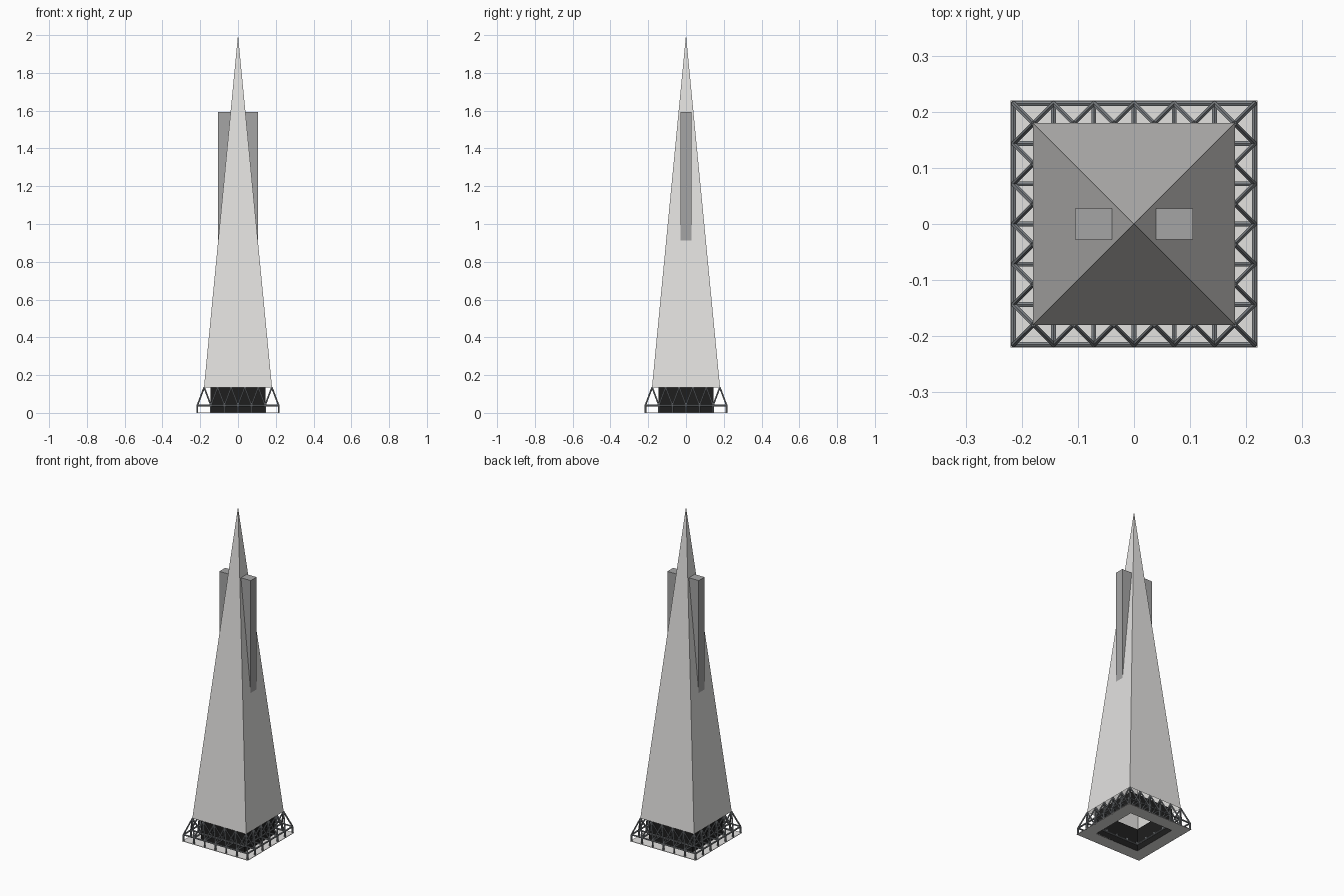
import bpy, bmesh
from mathutils import Vector

if "Cube" in bpy.data.objects:
    bpy.data.objects.remove(bpy.data.objects["Cube"])


def material(name, c):
    m = bpy.data.materials.new(name)
    m.diffuse_color = (c[0], c[1], c[2], 1)
    m.use_nodes = True
    m.node_tree.nodes["Principled BSDF"].inputs["Base Color"].default_value = m.diffuse_color
    return m


LIGHT = material("pale stone", (0.77, 0.76, 0.745))
GREY = material("mid grey", (0.376, 0.376, 0.376))
DARK = material("near black", (0.013, 0.013, 0.013))
STEEL = material("steel grey", (0.22, 0.235, 0.25))


def finish(bm, name, mat):
    bmesh.ops.recalc_face_normals(bm, faces=bm.faces)
    me = bpy.data.meshes.new(name)
    bm.to_mesh(me)
    bm.free()
    me.materials.append(mat)
    ob = bpy.data.objects.new(name, me)
    bpy.context.collection.objects.link(ob)
    return ob


def square(bm, h, z):
    return [bm.verts.new((sx * h, sy * h, z)) for sx, sy in ((-1, -1), (1, -1), (1, 1), (-1, 1))]


def bridge(bm, a, b):
    for i in range(4):
        j = (i + 1) % 4
        bm.faces.new((a[i], a[j], b[j], b[i]))


def box(name, lo, hi, mat):
    bm = bmesh.new()
    bmesh.ops.create_cube(bm, size=1)
    for v in bm.verts:
        v.co = [(l + h) / 2 + c * (h - l) for l, h, c in zip(lo, hi, v.co)]
    return finish(bm, name, mat)


BASE_Z, TOP_Z, HALF = 0.135, 2.0, 0.18

# Tall pyramid, open underneath
bm = bmesh.new()
ring = square(bm, HALF, BASE_Z)
apex = bm.verts.new((0, 0, TOP_Z))
for i in range(4):
    bm.faces.new((ring[i], ring[(i + 1) % 4], apex))
finish(bm, "pyramid_tower", LIGHT)

# Side shafts rising out of the slopes
box("right_shaft", (0.039, -0.028, 0.91), (0.105, 0.028, 1.592), GREY)
box("left_shaft", (-0.105, -0.028, 0.91), (-0.039, 0.028, 1.592), GREY)

# Dark lobby walls
bm = bmesh.new()
bridge(bm, square(bm, 0.145, 0.0), square(bm, 0.145, BASE_Z))
finish(bm, "lobby_walls", DARK)

# Thin ground plate with a square opening
bm = bmesh.new()
rings = [square(bm, h, z) for h, z in ((0.22, 0), (0.22, 0.003), (0.145, 0.003), (0.145, 0))]
for i in range(4):
    bridge(bm, rings[i], rings[(i + 1) % 4])
finish(bm, "ground_plate", LIGHT)

# Space frame: square cells around the edge, each with four legs to a peak
bm = bmesh.new()
OUT, N, CHORD_Z = 0.215, 6, 0.04
STEP = 2 * OUT / N


def strut(a, b, r=0.005):
    a, b = Vector(a), Vector(b)
    d = b - a
    m = d.to_track_quat('Z', 'Y').to_matrix().to_4x4()
    m.translation = (a + b) / 2
    bmesh.ops.create_cone(bm, cap_ends=True, segments=6, radius1=r, radius2=r,
                          depth=d.length, matrix=m)


def node(i, j, z=CHORD_Z):
    return (-OUT + i * STEP, -OUT + j * STEP, z)


chords, posts = set(), set()
for i in range(N):
    for j in range(N):
        if not (i in (0, N - 1) or j in (0, N - 1)):
            continue
        corners = [(i, j), (i + 1, j), (i + 1, j + 1), (i, j + 1)]
        for k in range(4):
            chords.add(tuple(sorted((corners[k], corners[(k + 1) % 4]))))
            strut(node(*corners[k]), node(i + 0.5, j + 0.5, BASE_Z), 0.0045)
            if corners[k][0] in (0, N) or corners[k][1] in (0, N):
                posts.add(corners[k])
for a, b in sorted(chords):
    strut(node(*a), node(*b))
for p in sorted(posts):
    strut(node(*p, 0.0), node(*p))
finish(bm, "base_space_frame", STEEL)
